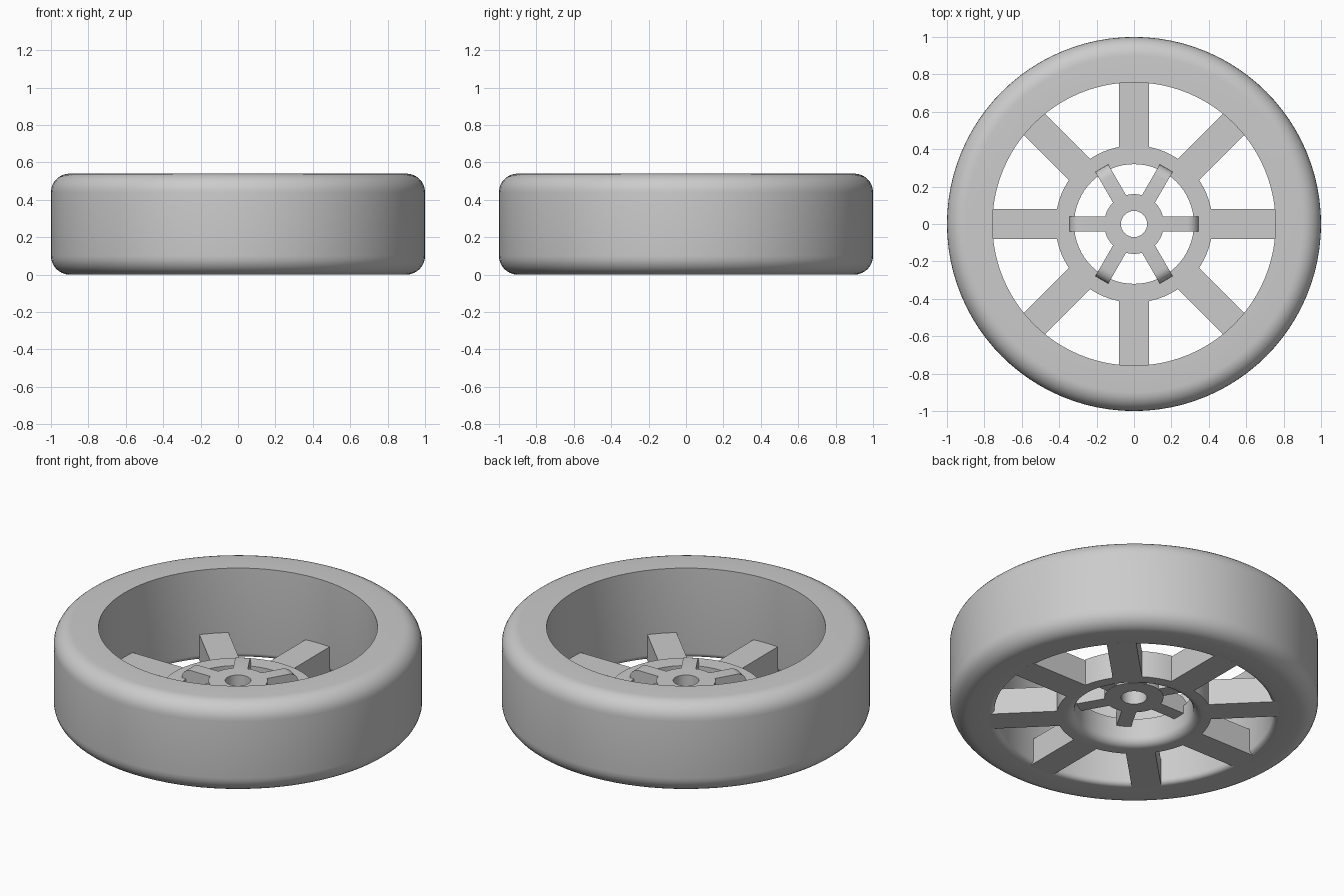
import bpy, bmesh, math
from mathutils import Matrix, Vector

cube = bpy.data.objects.get("Cube")
if cube:
    bpy.data.objects.remove(cube, do_unlink=True)

GREY = (0.6, 0.6, 0.6, 1)
grey = bpy.data.materials.new("plain grey")
grey.use_nodes = True
grey.diffuse_color = GREY
grey.node_tree.nodes["Principled BSDF"].inputs["Base Color"].default_value = GREY


def finish(name, bm):
    """Turn a bmesh into a smooth shaded object with sharp edges kept."""
    bmesh.ops.recalc_face_normals(bm, faces=bm.faces)
    mesh = bpy.data.meshes.new(name)
    bm.to_mesh(mesh)
    bm.free()
    mesh.materials.append(grey)
    obj = bpy.data.objects.new(name, mesh)
    bpy.context.collection.objects.link(obj)
    bpy.ops.object.select_all(action="DESELECT")
    obj.select_set(True)
    bpy.context.view_layer.objects.active = obj
    bpy.ops.object.shade_smooth_by_angle(angle=math.radians(30))
    return obj


def arc(r, z, radius, start, end, steps=8):
    """Points (r, z) along a fillet, angles in degrees."""
    angles = [math.radians(start + (end - start) * i / steps) for i in range(steps + 1)]
    return [(r + radius * math.cos(a), z + radius * math.sin(a)) for a in angles]


def lathe(name, profile, sides=96):
    """Spin a closed (r, z) profile about the z axis."""
    bm = bmesh.new()
    rings = []
    for i in range(sides):
        a = math.tau * i / sides
        rings.append([bm.verts.new((r * math.cos(a), r * math.sin(a), z)) for r, z in profile])
    n = len(profile)
    for i in range(sides):
        here, there = rings[i], rings[(i + 1) % sides]
        for j in range(n):
            k = (j + 1) % n
            bm.faces.new((here[j], there[j], there[k], here[k]))
    return finish(name, bm)


def radial_bars(name, count, width, side_profile):
    """Repeat a bar, given by its (r, z) side outline, around the axis."""
    bm = bmesh.new()
    for i in range(count):
        turn = Matrix.Rotation(math.tau * i / count, 3, "Z")
        sides = [[bm.verts.new(turn @ Vector((r, y, z))) for r, z in side_profile]
                 for y in (-width / 2, width / 2)]
        bm.faces.new(sides[0])
        bm.faces.new(sides[1])
        n = len(side_profile)
        for j in range(n):
            k = (j + 1) % n
            bm.faces.new((sides[0][j], sides[0][k], sides[1][k], sides[1][j]))
    return finish(name, bm)


# Tyre with rounded outer shoulders and a small flare at the lower bore
tyre = arc(0.9, 0.1, 0.1, -90, 0) + arc(0.9, 0.44, 0.1, 0, 90)
tyre += [(0.757, 0.54)] + arc(0.787, 0.03, 0.03, 180, 270, 5)
lathe("tyre", tyre)

# Main spokes, flush with the underside
radial_bars("main_spokes", 8, 0.16, [(0.38, 0), (0.785, 0), (0.785, 0.155), (0.38, 0.155)])

# Hub ring, eased on its lower inner edge
hub_ring = [(0.42, 0), (0.42, 0.16), (0.32, 0.16)] + arc(0.37, 0.05, 0.05, 180, 270, 6)
lathe("hub_ring", hub_ring, 64)

# Centre boss with axle hole
lathe("centre_boss", [(0.07, 0.11), (0.16, 0.11), (0.16, 0.22), (0.07, 0.22)], 48)

# Inner spokes, curving down where they rest on the hub ring
inner = [(0.13, 0.112), (0.345, 0.112)] + arc(0.285, 0.158, 0.06, 0, 90, 6) + [(0.13, 0.218)]
radial_bars("inner_spokes", 6, 0.08, inner)
